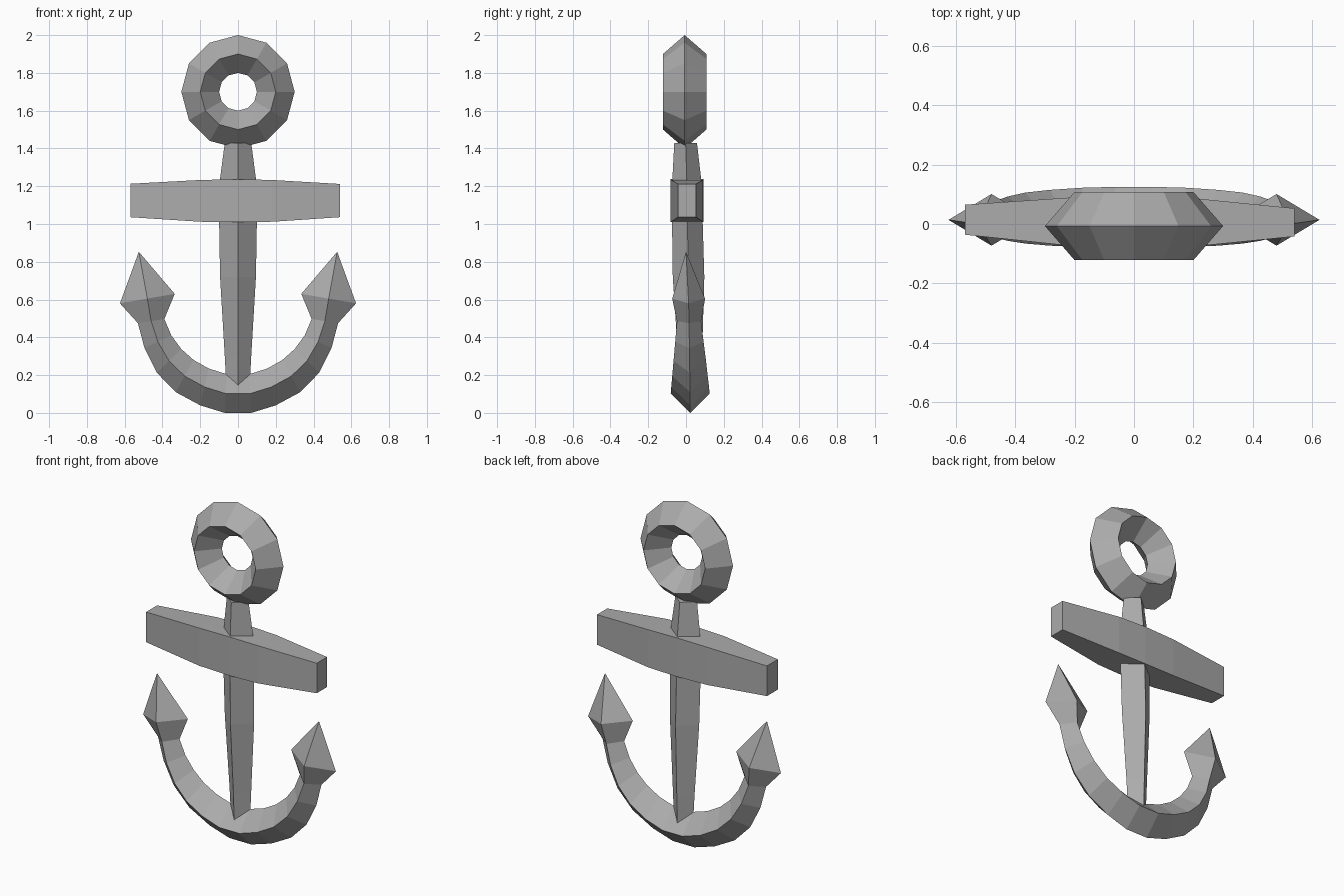
import bpy, bmesh, math

if "Cube" in bpy.data.objects:
    bpy.data.objects.remove(bpy.data.objects["Cube"])

# Dark grey iron, shared by all parts
iron = bpy.data.materials.new("dark_iron")
iron.diffuse_color = (0.41, 0.41, 0.41, 1)
iron.use_nodes = True
iron.node_tree.nodes["Principled BSDF"].inputs["Base Color"].default_value = iron.diffuse_color


def loft(name, rings):
    """Skin a row of four-cornered sections; one-point sections make tips."""
    bm = bmesh.new()
    rows = [[bm.verts.new(p) for p in ring] for ring in rings]
    for a, b in zip(rows, rows[1:]):
        for i in range(4):
            j = (i + 1) % 4
            if len(a) == 1:
                bm.faces.new((a[0], b[i], b[j]))
            elif len(b) == 1:
                bm.faces.new((a[i], a[j], b[0]))
            else:
                bm.faces.new((a[i], a[j], b[j], b[i]))
    for row in (rows[0], rows[-1]):
        if len(row) == 4:
            bm.faces.new(row)
    bmesh.ops.recalc_face_normals(bm, faces=bm.faces)
    mesh = bpy.data.meshes.new(name)
    bm.to_mesh(mesh)
    bm.free()
    mesh.materials.append(iron)
    obj = bpy.data.objects.new(name, mesh)
    bpy.context.collection.objects.link(obj)
    return obj


# Top ring: twelve segments with a diamond section
bpy.ops.mesh.primitive_torus_add(major_segments=12, minor_segments=4,
                                 major_radius=0.2, minor_radius=0.1,
                                 location=(0, -0.007, 1.7),
                                 rotation=(math.pi / 2, 0, 0))
ring = bpy.context.object
ring.name = "top_ring"
ring.scale.z = 1.15
ring.data.materials.append(iron)

# Shank: tapered diamond bar (z, half width, front y, back y)
shank = [(0.10, 0.06, -0.034, 0.08), (0.30, 0.07, -0.042, 0.085),
         (0.72, 0.095, -0.07, 0.097), (1.02, 0.10, -0.074, 0.088),
         (1.24, 0.095, -0.072, 0.08), (1.43, 0.07, -0.062, 0.058)]
loft("shank", [[(-w, (f + b) / 2, z), (0, f, z), (w, (f + b) / 2, z), (0, b, z)]
               for z, w, f, b in shank])

# Stock: crossbar narrowing to both ends (x, front y, back y, bottom z, top z)
stock = [(-0.57, -0.036, 0.065, 1.036, 1.213), (-0.2, -0.075, 0.09, 1.012, 1.233),
         (0.0, -0.081, 0.093, 1.01, 1.237),
         (0.18, -0.078, 0.089, 1.012, 1.233), (0.54, -0.042, 0.053, 1.036, 1.212)]
loft("stock", [[(x, f, lo), (x, b, lo), (x, b, hi), (x, f, hi)]
               for x, f, b, lo, hi in stock])

# Arms with fluke heads: outer x z, inner x z, centre y, half depth
arm = [(0.07, 0.0, 0.06, 0.205, 0.022, 0.103),
       (0.20, 0.04, 0.155, 0.235, 0.022, 0.10),
       (0.33, 0.11, 0.235, 0.28, 0.021, 0.094),
       (0.43, 0.213, 0.30, 0.338, 0.02, 0.086),
       (0.495, 0.343, 0.353, 0.41, 0.018, 0.075),
       (0.53, 0.475, 0.39, 0.497, 0.016, 0.064),
       (0.625, 0.58, 0.335, 0.63, 0.014, 0.087)]


def arm_section(side, ox, oz, ix, iz, y, h):
    mx, mz = side * (ox + ix) / 2, (oz + iz) / 2
    return [(side * ox, y, oz), (mx, y - h, mz), (side * ix, y, iz), (mx, y + h, mz)]


left, right = ([arm_section(s, *a) for a in arm] + [[(s * 0.525, 0.0, 0.853)]]
               for s in (-1, 1))
loft("arms_and_flukes", left[::-1] + right)
